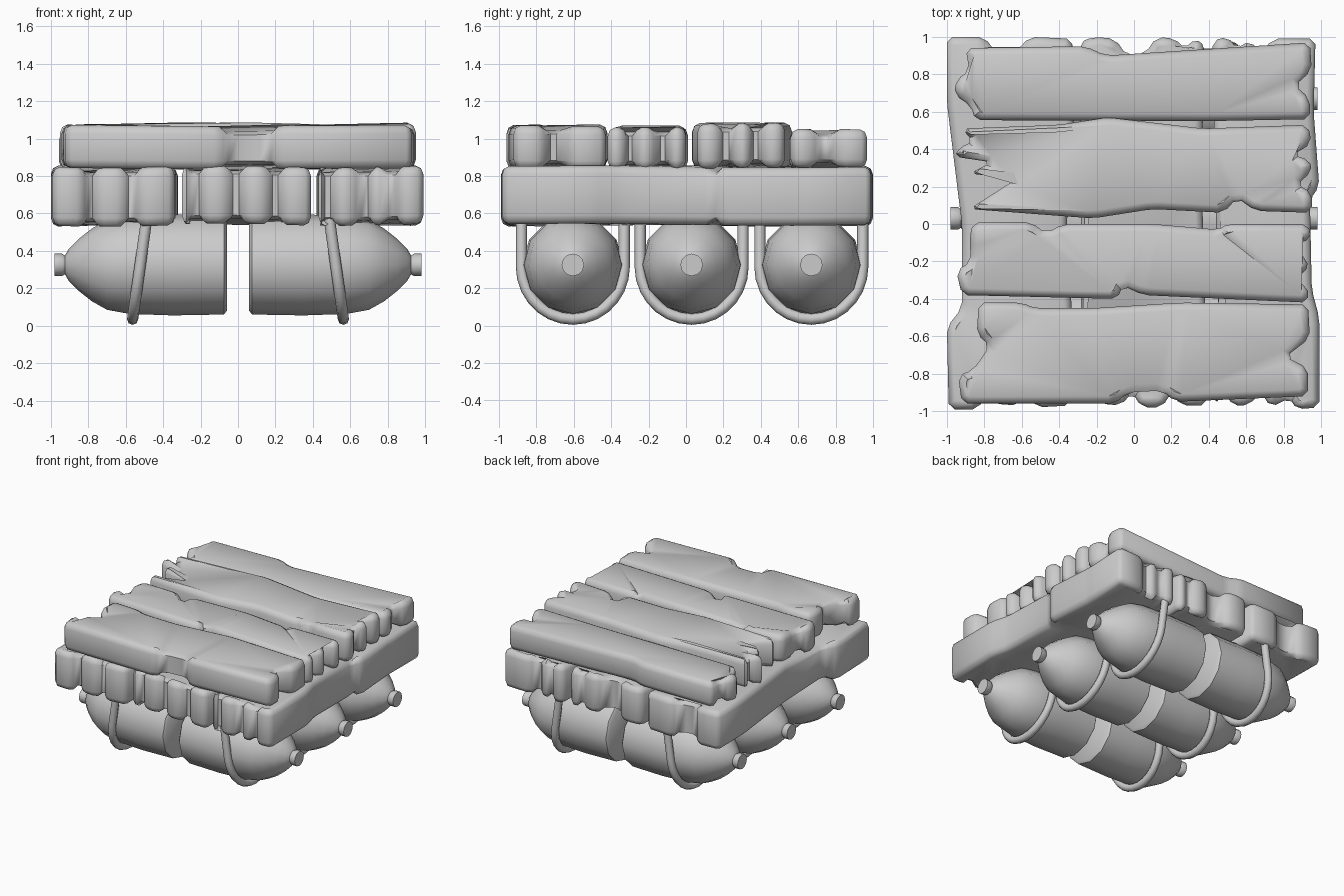
import bpy, bmesh, math
from mathutils import Vector

if "Cube" in bpy.data.objects:
    bpy.data.objects.remove(bpy.data.objects["Cube"])


def finish(bm, name, angle):
    bmesh.ops.recalc_face_normals(bm, faces=bm.faces)
    me = bpy.data.meshes.new(name)
    bm.to_mesh(me)
    bm.free()
    ob = bpy.data.objects.new(name, me)
    bpy.context.collection.objects.link(ob)
    bpy.ops.object.select_all(action='DESELECT')
    bpy.context.view_layer.objects.active = ob
    ob.select_set(True)
    bpy.ops.object.shade_smooth_by_angle(angle=math.radians(angle))
    return ob


def round_corners(pts, d):
    out = []
    for i, p in enumerate(pts):
        for q in (pts[i - 1], pts[(i + 1) % len(pts)]):
            e = q - p
            out.append(p + e.normalized() * min(d, e.length * 0.3))
    return out


def plank(name, outline, z0, z1):
    """Split-ended board: rounded outline lofted through softened layers."""
    pts = round_corners([Vector(p) for p in outline], 0.03)
    n = len(pts)
    area = sum(pts[i - 1].cross(pts[i]) for i in range(n))
    if area < 0:
        pts.reverse()
    inward, dent = [], []
    for i in range(n):
        a = (pts[i] - pts[i - 1]).normalized()
        b = (pts[(i + 1) % n] - pts[i]).normalized()
        t = a + b
        inward.append(Vector((-t.y, t.x)).normalized())
        dent.append(0.025 if a.cross(b) < -0.3 else 0.0)  # sunken splits
    bm = bmesh.new()
    layers = [(0.04, z0, 1), (0.012, z0 + 0.014, 1), (0, z0 + 0.045, 0),
              (0, z1 - 0.045, 0), (0.012, z1 - 0.014, -1), (0.04, z1, -1)]
    rings = []
    for inset, z, s in layers:
        ring = []
        for i, p in enumerate(pts):
            q = p + inward[i] * inset
            wave = 0.006 * math.sin(5 * q.x + 3 * q.y + 9 * z0)
            ring.append(bm.verts.new((q.x, q.y, z + s * dent[i] + wave)))
        rings.append(ring)
    for lo, hi in zip(rings, rings[1:]):
        for i in range(n):
            j = (i + 1) % n
            bm.faces.new((lo[i], lo[j], hi[j], hi[i]))
    caps = [bm.faces.new(rings[0][::-1]), bm.faces.new(rings[-1])]
    bmesh.ops.triangulate(bm, faces=caps)
    return finish(bm, name, 50)


# Deck boards running left to right
plank("deck_board_back", [
    (-.90, .94), (-.26, .95), (-.15, .90), (.94, .97), (.95, .82), (.86, .74),
    (.94, .67), (.94, .56), (.40, .55), (-.85, .555), (-.87, .63), (-.96, .69),
    (-.95, .77), (-.88, .82)], 0.84, 1.045)
plank("deck_board_mid_back", [
    (-.92, .51), (-.40, .53), (-.14, .57), (.37, .51), (.93, .53), (.95, .43),
    (.85, .37), (.94, .34), (.95, .28), (.87, .21), (.95, .17), (.95, .06),
    (.65, .07), (.55, .14), (.48, .06), (.1, .08), (-.22, .03), (-.88, .08),
    (-.63, .24), (-.88, .27), (-.76, .33), (-.96, .36), (-.93, .41), (-.86, .44)],
    0.84, 1.08)
plank("deck_board_mid_front", [
    (-.86, .01), (-.55, .01), (-.47, -.05), (-.38, .0), (.1, 0), (.45, -.03),
    (.5, 0), (.93, 0), (.95, -.08), (.82, -.12), (.93, -.19), (.92, -.26),
    (.83, -.30), (.93, -.33), (.93, -.42), (.05, -.38), (-.06, -.33),
    (-.09, -.40), (-.92, -.38), (-.95, -.25), (-.87, -.20), (-.88, -.08)],
    0.84, 1.065)
plank("deck_board_front", [
    (-.83, -.42), (-.60, -.42), (-.53, -.45), (-.22, -.45), (.25, -.42),
    (.93, -.43), (.94, -.61), (.81, -.71), (.93, -.77), (.93, -.92), (.22, -.95),
    (.15, -.89), (-.03, -.90), (-.1, -.96), (-.92, -.96), (-.94, -.81),
    (-.86, -.78), (-.77, -.65), (-.84, -.59)], 0.84, 1.07)

# Bearer boards running front to back
plank("bearer_left", [
    (-1, 1), (-.80, 1), (-.74, .92), (-.62, .93), (-.56, 1), (-.33, .99),
    (-.32, .4), (-.36, 0), (-.33, -.5), (-.34, -.97), (-.52, -.98), (-.57, -.91),
    (-.62, -.97), (-.75, -.96), (-.79, -.90), (-.83, -.99), (-.99, -.99),
    (-1, -.55), (-.92, -.45), (-.92, 0), (-1, .65)], 0.535, 0.85)
plank("bearer_middle", [
    (-.29, .97), (-.22, 1), (-.10, .99), (-.04, .90), (.06, .91), (.12, 1),
    (.22, .99), (.27, .94), (.33, .99), (.38, .95), (.36, .3), (.38, -.4),
    (.39, -.97), (.25, -.97), (.20, -.90), (.15, -.98), (.04, -.98), (-.01, -.90),
    (-.07, -.97), (-.18, -.96), (-.22, -.90), (-.30, -.96), (-.28, -.3)],
    0.54, 0.85)
plank("bearer_right", [
    (.42, .98), (.50, 1), (.55, .94), (.62, .98), (.68, .91), (.74, .99),
    (.97, .99), (.96, .6), (.99, .2), (.94, .13), (.95, -.35), (.99, -.5),
    (.99, -.98), (.87, -.99), (.83, -.93), (.73, -.98), (.68, -.90), (.61, -.97),
    (.53, -.97), (.48, -.90), (.43, -.97), (.45, -.4), (.43, .3)], 0.54, 0.85)

# Float bottles: profile of (distance from centre, radius) turned about x
PROFILE = [(.06, .245), (.075, .265), (.35, .27), (.58, .262), (.70, .24),
           (.78, .195), (.85, .14), (.905, .085), (.925, .05), (.94, .06),
           (.98, .06)]
SIDES = 12


def bottle(name, side, cy, cz=0.325):
    bm = bmesh.new()
    rings = []
    for x, r in PROFILE:
        rings.append([bm.verts.new((side * x,
                                    cy + r * math.cos(2 * math.pi * k / SIDES),
                                    cz + r * math.sin(2 * math.pi * k / SIDES)))
                      for k in range(SIDES)])
    for a, b in zip(rings, rings[1:]):
        for k in range(SIDES):
            j = (k + 1) % SIDES
            bm.faces.new((a[k], a[j], b[j], b[k]))
    bm.faces.new(rings[0])
    bm.faces.new(rings[-1])
    return finish(bm, name, 40)


# Rope loops: leaning U shaped tubes holding each bottle
def strap(name, side, cy, r=0.275, zc=0.315, tube=0.03):
    yz = [(-r, .60), (-r, .45)]
    yz += [(-r * math.cos(math.pi * k / 14), zc - r * math.sin(math.pi * k / 14) * 1.02)
           for k in range(15)]
    yz += [(r, .45), (r, .60)]
    path = [Vector((side * (.568 - .14 * z), cy + y, z)) for y, z in yz]
    bm = bmesh.new()
    rings = []
    for i, p in enumerate(path):
        t = (path[min(i + 1, len(path) - 1)] - path[max(i - 1, 0)]).normalized()
        u = Vector((1, 0, 0))
        u = (u - t * u.dot(t)).normalized()
        v = t.cross(u)
        rings.append([bm.verts.new(p + tube * (u * math.cos(math.pi * k / 4)
                                               + v * math.sin(math.pi * k / 4)))
                      for k in range(8)])
    for a, b in zip(rings, rings[1:]):
        for k in range(8):
            j = (k + 1) % 8
            bm.faces.new((a[k], a[j], b[j], b[k]))
    bm.faces.new(rings[0])
    bm.faces.new(rings[-1])
    return finish(bm, name, 60)


for side, s_name in ((-1, "left"), (1, "right")):
    for cy, y_name in ((-.605, "front"), (.03, "middle"), (.67, "back")):
        bottle(f"float_bottle_{s_name}_{y_name}", side, cy)
        strap(f"rope_loop_{s_name}_{y_name}", side, cy)
